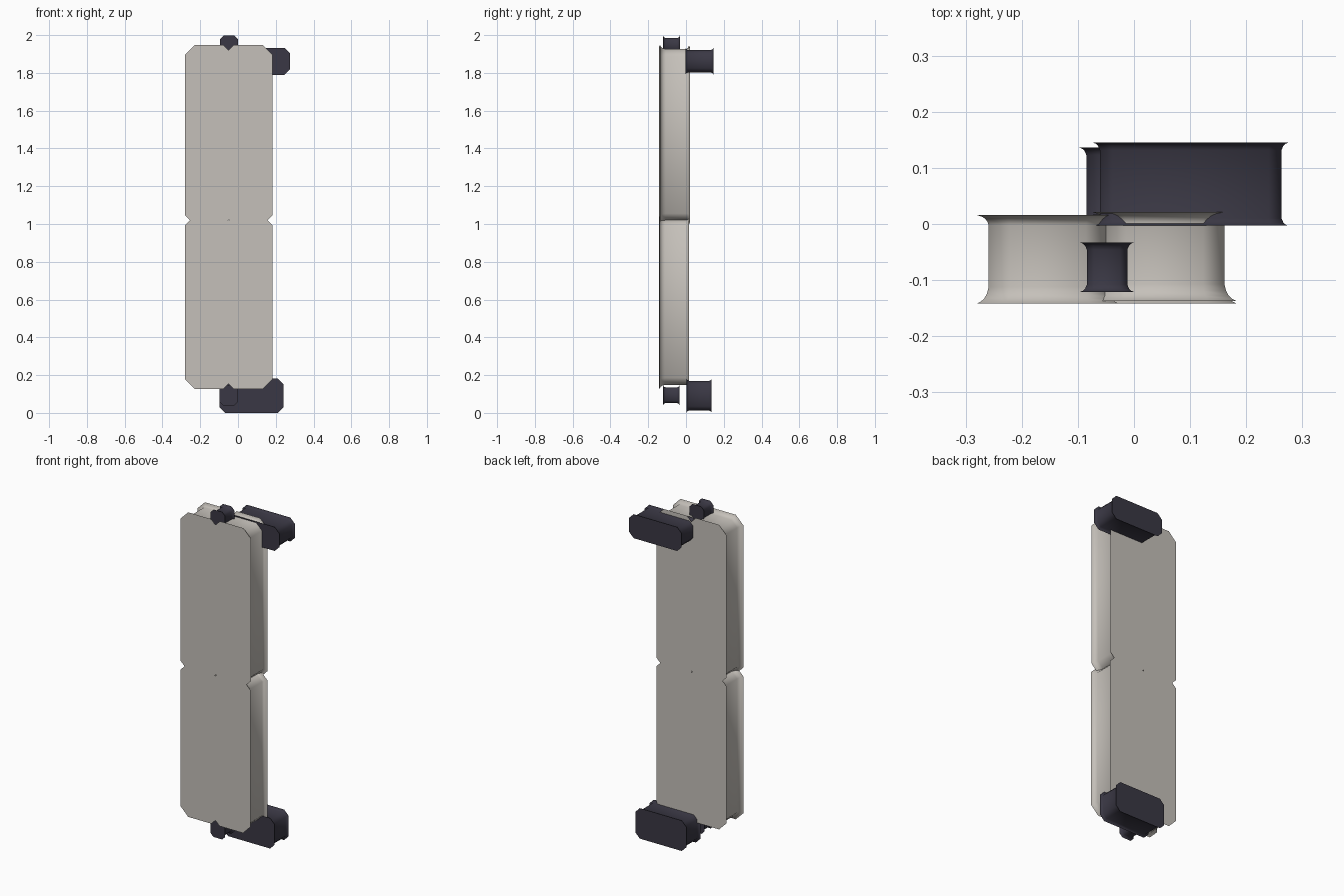
import bpy, bmesh

if "Cube" in bpy.data.objects:
    bpy.data.objects.remove(bpy.data.objects["Cube"])


def material(name, rgb):
    m = bpy.data.materials.new(name)
    m.diffuse_color = (*rgb, 1)
    m.use_nodes = True
    m.node_tree.nodes["Principled BSDF"].inputs["Base Color"].default_value = m.diffuse_color
    return m


STONE = material("warm grey", (0.56, 0.53, 0.49))
DARK = material("dark slate", (0.042, 0.039, 0.058))


def outline(x0, x1, z0, z1, c, d):
    """Chamfered rectangle, moved inward by d."""
    x0, x1, z0, z1 = x0 + d, x1 - d, z0 + d, z1 - d
    c -= 0.586 * d
    return [(x0 + c, z0), (x1 - c, z0), (x1, z0 + c), (x1, z1 - c),
            (x1 - c, z1), (x0 + c, z1), (x0, z1 - c), (x0, z0 + c)]


def flared_block(name, x, y, z, chamfer, front, back, mat):
    """Block with flared lips; front and back list (depth, inset) steps."""
    steps = [(y[0] + t, d) for t, d in front]
    steps += [(y[1] - t, d) for t, d in reversed(back)]
    bm = bmesh.new()
    rings = [[bm.verts.new((px, py, pz)) for px, pz in outline(*x, *z, chamfer, d)]
             for py, d in steps]
    for a, b in zip(rings, rings[1:]):
        for i in range(8):
            j = (i + 1) % 8
            bm.faces.new((a[i], a[j], b[j], b[i]))
    bm.faces.new(rings[0])
    bm.faces.new(rings[-1][::-1])
    bmesh.ops.recalc_face_normals(bm, faces=bm.faces)
    mesh = bpy.data.meshes.new(name)
    bm.to_mesh(mesh)
    bm.free()
    mesh.materials.append(mat)
    ob = bpy.data.objects.new(name, mesh)
    bpy.context.collection.objects.link(ob)
    bpy.context.view_layer.objects.active = ob
    ob.select_set(True)
    bpy.ops.object.shade_smooth_by_angle(angle=0.85)
    ob.select_set(False)


# Lip shapes
WIDE = [(0, 0), (0.003, 0.006), (0.009, 0.013), (0.018, 0.018), (0.03, 0.021)]
TIGHT = [(0, 0), (0.003, 0.009), (0.007, 0.015), (0.012, 0.019), (0.018, 0.021)]
SMALL = [(0, 0), (0.002, 0.005), (0.006, 0.009), (0.013, 0.012)]

# Four overlapping panels
LEFT, RIGHT = (-0.28, -0.027), (-0.073, 0.182)
UPPER, LOWER = (1.0, 1.95), (0.13, 1.047)
for name, x, y, z in (
        ("upper_left_panel", LEFT, (-0.142, 0.016), UPPER),
        ("upper_right_panel", RIGHT, (-0.137, 0.021), UPPER),
        ("lower_left_panel", LEFT, (-0.142, 0.016), LOWER),
        ("lower_right_panel", RIGHT, (-0.1415, 0.0165), LOWER)):
    flared_block(name, x, y, z, 0.05, WIDE, TIGHT, STONE)

# Rear brackets and end pegs
for name, x, y, z, c in (
        ("upper_bracket", (-0.073, 0.275), (-0.003, 0.145), (1.793, 1.936), 0.03),
        ("lower_bracket", (-0.097, 0.24), (0.003, 0.136), (0.003, 0.185), 0.03),
        ("top_peg", (-0.096, 0.0), (-0.121, -0.033), (1.9, 2.0), 0.02),
        ("bottom_peg", (-0.098, 0.0), (-0.121, -0.035), (0.043, 0.15), 0.02)):
    flared_block(name, x, y, z, c, SMALL, SMALL, DARK)

# Stand the model on the ground
for ob in bpy.context.collection.objects:
    ob.location.z -= 0.003
